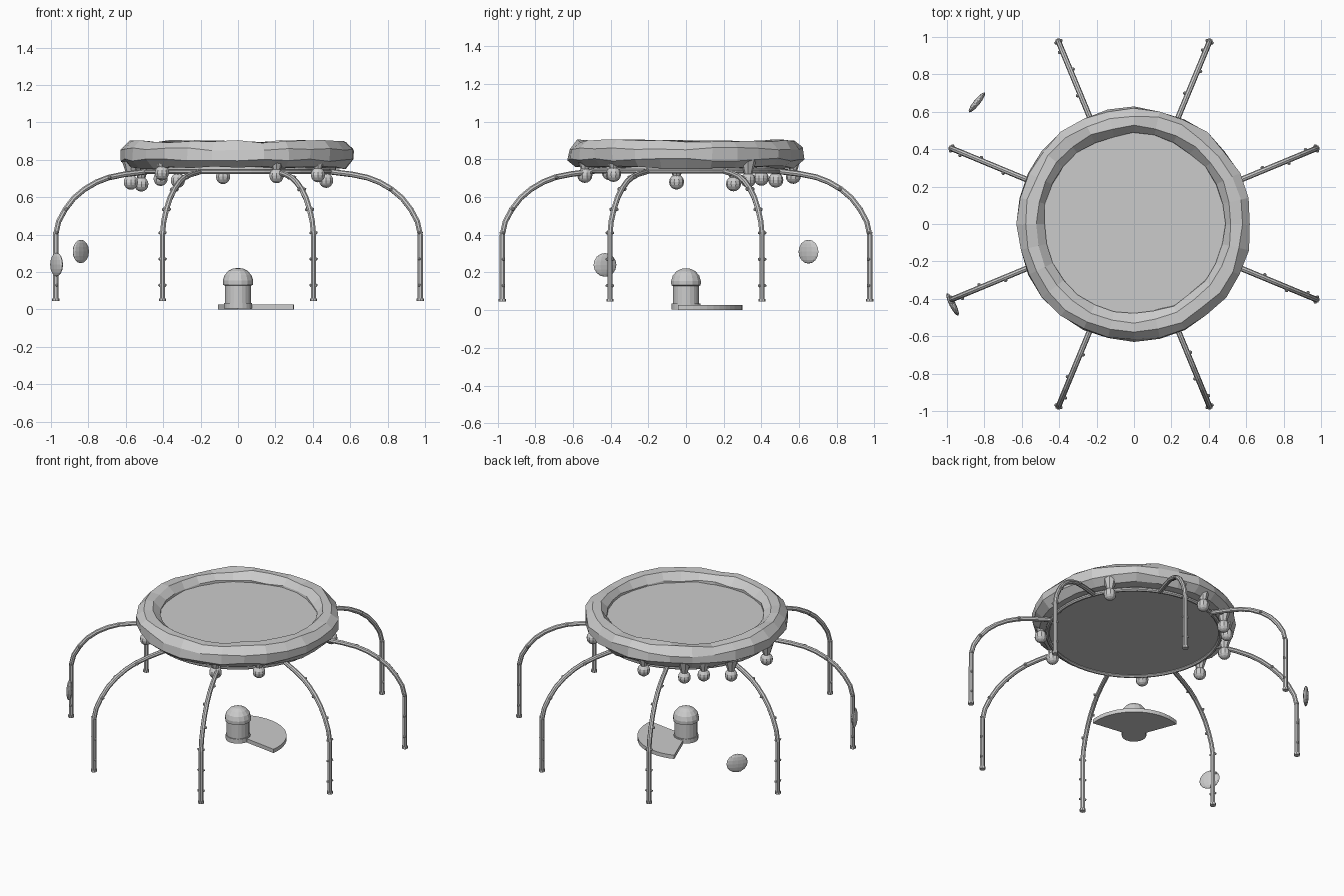
import bpy, bmesh, math, random
from mathutils import Vector, Matrix

random.seed(4)
if "Cube" in bpy.data.objects:
    bpy.data.objects.remove(bpy.data.objects["Cube"])

grey = bpy.data.materials.new("plain_grey")
grey.use_nodes = True
grey.diffuse_color = (0.6, 0.6, 0.6, 1)
grey.node_tree.nodes["Principled BSDF"].inputs["Base Color"].default_value = (0.6, 0.6, 0.6, 1)


def finish(name, bm):
    bmesh.ops.recalc_face_normals(bm, faces=bm.faces)
    mesh = bpy.data.meshes.new(name)
    bm.to_mesh(mesh)
    bm.free()
    mesh.materials.append(grey)
    obj = bpy.data.objects.new(name, mesh)
    bpy.context.collection.objects.link(obj)
    return obj


def polar(r, deg, z):
    a = math.radians(deg)
    return Vector((r * math.cos(a), r * math.sin(a), z))


def cone(bm, x, y, z0, z1, r0, r1, sides):
    bmesh.ops.create_cone(bm, cap_ends=True, segments=sides, radius1=r0, radius2=r1,
                          depth=z1 - z0, matrix=Matrix.Translation((x, y, (z0 + z1) / 2)))


def ball(bm, p, r):
    bmesh.ops.create_icosphere(bm, subdivisions=1, radius=r, matrix=Matrix.Translation(p))


def lathe(bm, profile, sides, closed=False, jitter=0.0):
    rings = []
    for i in range(sides):
        a = 360 * i / sides
        rings.append([bm.verts.new(polar(r + random.uniform(-jitter, jitter), a,
                                         z + random.uniform(-jitter, jitter)))
                      for r, z in profile])
    n = len(profile)
    for i in range(sides):
        a, b = rings[i], rings[(i + 1) % sides]
        for j in range(n if closed else n - 1):
            k = (j + 1) % n
            bm.faces.new((a[j], b[j], b[k], a[k]))


def circle(radius, tube, z, sides):
    return [(radius + tube * math.cos(t), z + tube * math.sin(t))
            for t in (2 * math.pi * (j + 0.5) / sides for j in range(sides))]


def sweep(bm, path, radius, sides, side_axis):
    # Tube along a path that stays in one vertical plane
    rings = []
    for i, p in enumerate(path):
        t = (path[min(i + 1, len(path) - 1)] - path[max(i - 1, 0)]).normalized()
        up = t.cross(side_axis)
        rings.append([bm.verts.new(p + radius * (math.cos(w) * side_axis + math.sin(w) * up))
                      for w in (2 * math.pi * j / sides for j in range(sides))])
    for a, b in zip(rings, rings[1:]):
        for j in range(sides):
            k = (j + 1) % sides
            bm.faces.new((a[j], a[k], b[k], b[j]))
    bm.faces.new(rings[0])
    bm.faces.new(rings[-1])


# Lumpy canopy rim
bm = bmesh.new()
lathe(bm, circle(0.553, 0.076, 0.828, 8), 28, closed=True, jitter=0.008)
finish("canopy_rim", bm)

# Canopy disc and the thin hoop below it
bm = bmesh.new()
cone(bm, 0, 0, 0.738, 0.845, 0.525, 0.525, 48)
finish("canopy_disc", bm)
bm = bmesh.new()
lathe(bm, circle(0.535, 0.013, 0.737, 8), 48, closed=True)
finish("support_hoop", bm)

# Eight arched legs with small knobs
arch = [(1.055, 0.045), (1.055, 0.25), (1.055, 0.4), (1.038, 0.47), (1.0, 0.535),
        (0.95, 0.595), (0.89, 0.642), (0.82, 0.68), (0.75, 0.705), (0.66, 0.722), (0.53, 0.737)]
for n in range(8):
    deg = 22.5 + 45 * n
    side = polar(1, deg + 90, 0)
    bm = bmesh.new()
    path = [polar(r, deg, z) for r, z in arch]
    sweep(bm, path, 0.015, 8, side)
    foot = path[0]
    cone(bm, foot.x, foot.y, 0.045, 0.06, 0.019, 0.019, 8)
    for z in (0.13, 0.27, 0.41):
        for s in (-1, 1):
            ball(bm, polar(1.055, deg, z) + side * 0.016 * s, 0.009)
    for i, k in enumerate((4, 6, 8)):
        ball(bm, path[k] + side * 0.016 * (-1) ** i, 0.011)
    finish("arched_leg_%d" % (n + 1), bm)

# Hanging lamps: angle round the rim and height
lamps = [(185, 0.68), (154, 0.67), (136, 0.70), (124, 0.69), (98, 0.71),
         (35, 0.69), (-42, 0.72), (-69, 0.715), (-135, 0.73)]
for n, (deg, z) in enumerate(lamps):
    p = polar(0.575, deg, z)
    bm = bmesh.new()
    bmesh.ops.create_uvsphere(bm, u_segments=10, v_segments=8, radius=0.04,
                              matrix=Matrix.Translation(p))
    finish("lamp_bulb_%d" % (n + 1), bm)
    bm = bmesh.new()
    cone(bm, p.x, p.y, z + 0.025, z + 0.11, 0.019, 0.046, 8)
    finish("lamp_holder_%d" % (n + 1), bm)

# Central post with its domed cap
bm = bmesh.new()
cone(bm, 0, 0, 0.025, 0.15, 0.07, 0.07, 20)
finish("centre_post", bm)
bm = bmesh.new()
lathe(bm, [(0.0705, 0.128), (0.08, 0.132), (0.081, 0.155), (0.072, 0.183),
           (0.052, 0.206), (0.026, 0.219), (0.002, 0.222)], 14)
finish("post_cap", bm)

# Fan-shaped floor plate
bm = bmesh.new()
rim = [polar(0.3, -8 + 119 * i / 16, 0) for i in range(17)]
base = bm.faces.new([bm.verts.new(p) for p in [Vector((0, 0, 0))] + rim])
top = bmesh.ops.extrude_face_region(bm, geom=[base])["geom"]
bmesh.ops.translate(bm, vec=(0, 0, 0.026),
                    verts=[v for v in top if isinstance(v, bmesh.types.BMVert)])
if base.is_valid is False or len([f for f in bm.faces if f.calc_center_median().z < 0.001]) == 0:
    bm.faces.new([v for v in bm.verts if v.co.z < 0.001])
finish("fan_plate", bm)
bm = bmesh.new()
cone(bm, 0, 0, 0.004, 0.034, 0.076, 0.076, 20)
finish("post_base", bm)

# Two thin floating pebbles standing on edge
for name, place, turn in (("front_pebble", (-0.97, -0.43, 0.24), 27),
                          ("back_pebble", (-0.84, 0.65, 0.31), -39)):
    bm = bmesh.new()
    bmesh.ops.create_uvsphere(bm, u_segments=12, v_segments=8, radius=1)
    bmesh.ops.transform(bm, verts=bm.verts, matrix=Matrix.Translation(place)
                        @ Matrix.Rotation(math.radians(turn), 4, "Z")
                        @ Matrix.Diagonal((0.017, 0.068, 0.063, 1)))
    finish(name, bm)
